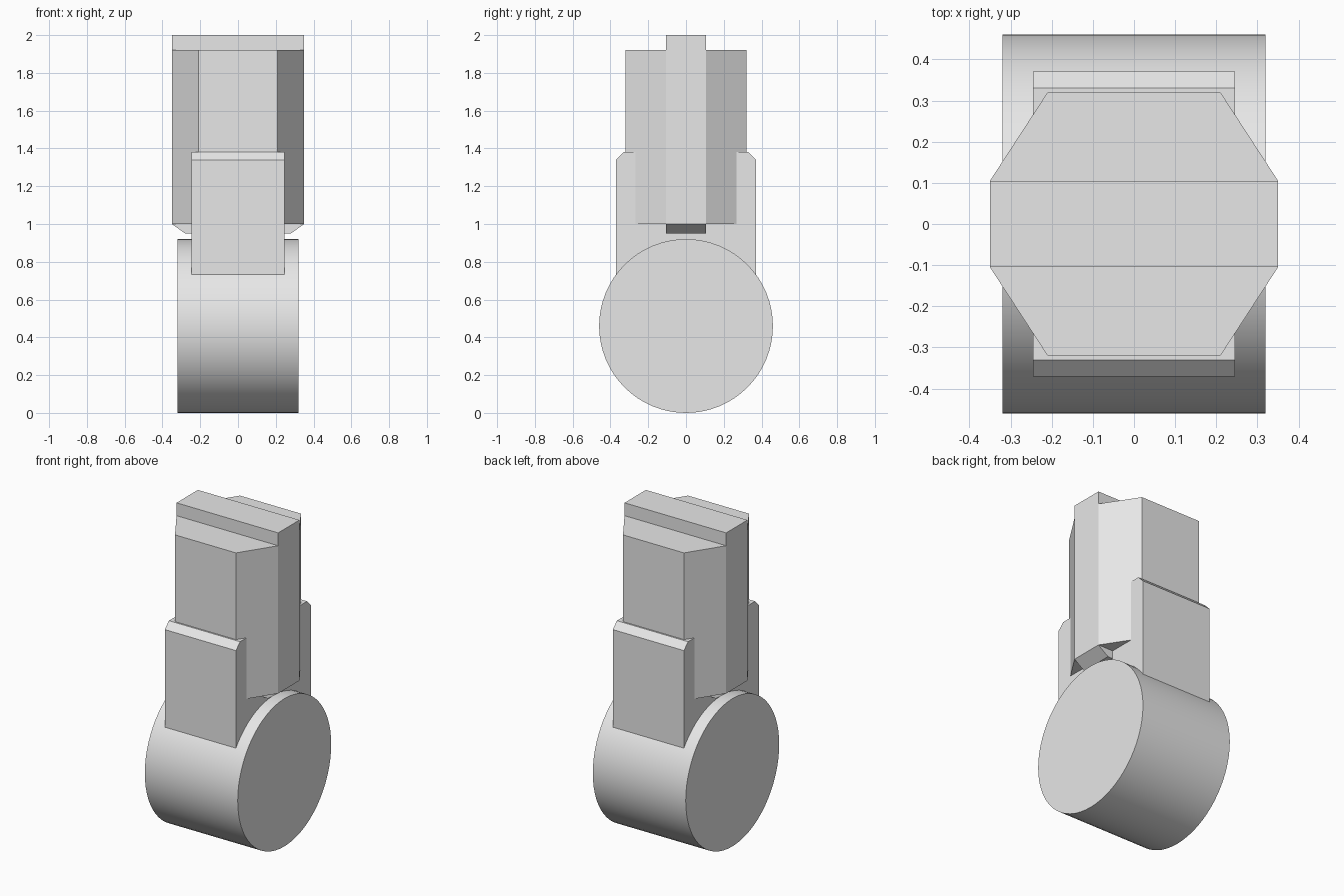
import bpy
import bmesh
from math import pi
from mathutils import Matrix

old = bpy.data.objects.get("Cube")
if old:
    bpy.data.objects.remove(old, do_unlink=True)

grey = bpy.data.materials.new("light_grey")
grey.use_nodes = True
grey.diffuse_color = (0.8, 0.8, 0.8, 1)
grey.node_tree.nodes["Principled BSDF"].inputs["Base Color"].default_value = (0.8, 0.8, 0.8, 1)


def finish(name, bm):
    bmesh.ops.recalc_face_normals(bm, faces=bm.faces)
    mesh = bpy.data.meshes.new(name)
    bm.to_mesh(mesh)
    bm.free()
    mesh.materials.append(grey)
    obj = bpy.data.objects.new(name, mesh)
    bpy.context.collection.objects.link(obj)
    return obj


def prism(name, profile, axis, low, high):
    """Extrude a flat profile along one axis (0 = x, 1 = y, 2 = z)."""
    bm = bmesh.new()
    verts = []
    for a, b in profile:
        co = [a, b]
        co.insert(axis, low)
        verts.append(bm.verts.new(co))
    face = bm.faces.new(verts)
    side = bmesh.ops.extrude_face_region(bm, geom=[face])["geom"]
    shift = [0, 0, 0]
    shift[axis] = high - low
    bmesh.ops.translate(bm, vec=shift, verts=[v for v in side if isinstance(v, bmesh.types.BMVert)])
    return finish(name, bm)


def mirrored(half):
    """Close a half profile by mirroring it in its first coordinate."""
    return half + [(-a, b) for a, b in reversed(half)]


# Drum lying along x
bm = bmesh.new()
bmesh.ops.create_cone(bm, cap_ends=True, segments=64, radius1=0.46, radius2=0.46, depth=0.64,
                      matrix=Matrix.Translation((0, 0, 0.46)) @ Matrix.Rotation(pi / 2, 4, "Y"))
drum = finish("drum", bm)
bpy.context.view_layer.objects.active = drum
drum.select_set(True)
bpy.ops.object.shade_smooth_by_angle()

# Bracket block with chamfered top edges, seated on the drum
prism("bracket", mirrored([(0.37, 0.73), (0.37, 1.34), (0.33, 1.38)]), 0, -0.245, 0.245)

# Eight-sided upright
prism("upright", mirrored([(0.21, -0.32), (0.35, -0.105), (0.35, 0.105), (0.21, 0.32)]), 2, 1.0, 1.92)

# Central rib with bevelled lower ends
prism("centre_rib", mirrored([(0.28, 0.95), (0.35, 1.0), (0.35, 2.0)]), 1, -0.105, 0.105)
